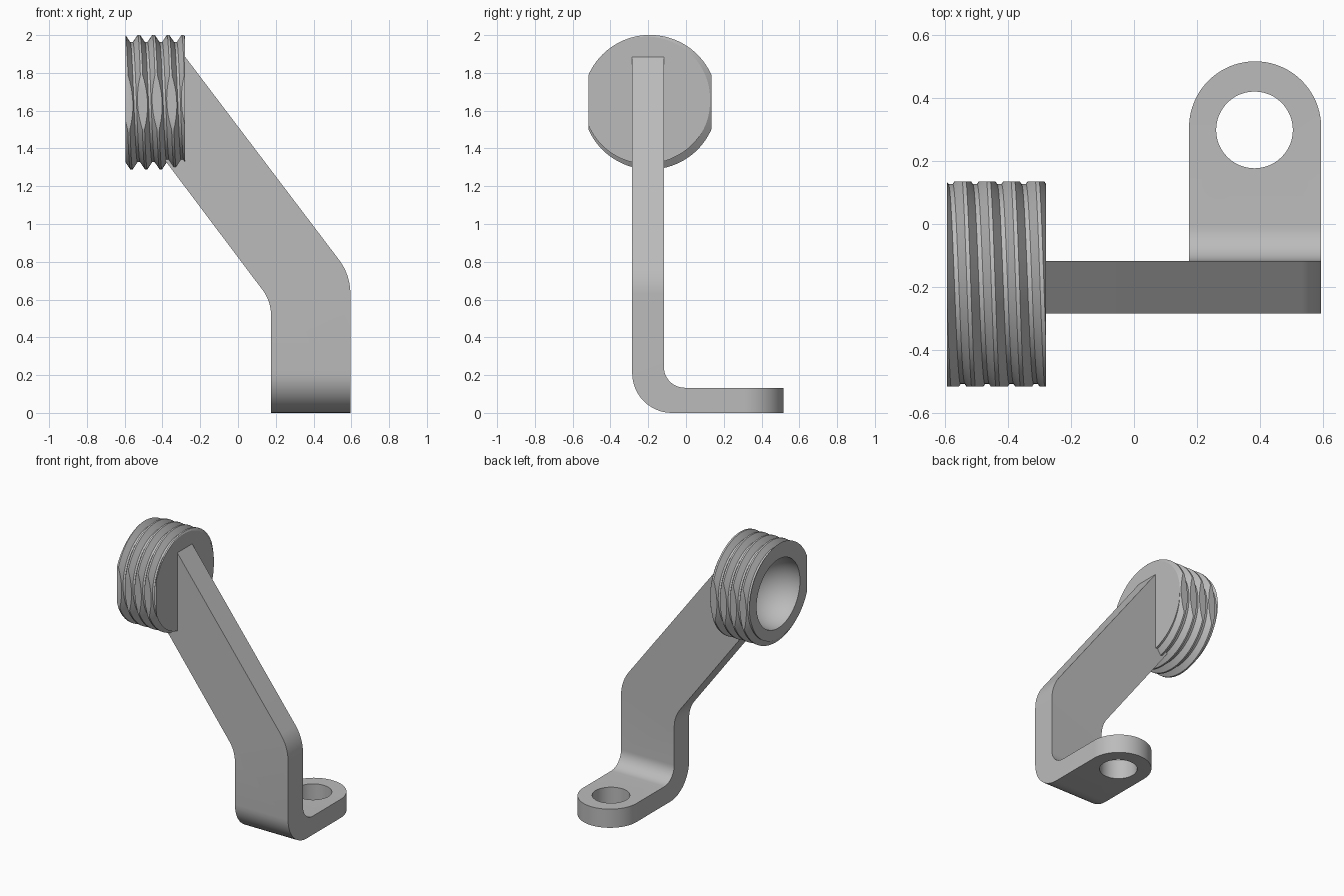
import bpy, bmesh, math
from mathutils import Vector, Matrix

if "Cube" in bpy.data.objects:
    bpy.data.objects.remove(bpy.data.objects["Cube"])

metal = bpy.data.materials.new("grey_metal")
metal.diffuse_color = (0.5, 0.5, 0.5, 1)
metal.use_nodes = True
metal.node_tree.nodes["Principled BSDF"].inputs["Base Color"].default_value = metal.diffuse_color


def make(name, bm):
    bmesh.ops.recalc_face_normals(bm, faces=bm.faces)
    mesh = bpy.data.meshes.new(name)
    bm.to_mesh(mesh)
    bm.free()
    ob = bpy.data.objects.new(name, mesh)
    bpy.context.collection.objects.link(ob)
    mesh.materials.append(metal)
    return ob


def outline(corners, steps=12):
    """Corners are (a, b) or (a, b, t): t rounds the corner over tangent length t."""
    pts = []
    for i, c in enumerate(corners):
        p = Vector(c[:2])
        if len(c) == 2:
            pts.append(p)
            continue
        u = (Vector(corners[i - 1][:2]) - p).normalized()
        v = (Vector(corners[(i + 1) % len(corners)][:2]) - p).normalized()
        half = u.angle(v) / 2
        centre = p + (u + v).normalized() * (c[2] / math.cos(half))
        a, b = p + u * c[2] - centre, p + v * c[2] - centre
        turn = math.pi - 2 * half
        for k in range(steps + 1):
            f = k / steps
            pts.append(centre + (a * math.sin((1 - f) * turn) + b * math.sin(f * turn)) / math.sin(turn))
    return pts


def prism(name, pts, place, lo, hi):
    """Extrude an outline; place(a, b, depth) gives the 3D position."""
    bm = bmesh.new()
    rings = [[bm.verts.new(place(p[0], p[1], d)) for p in pts] for d in (lo, hi)]
    n = len(pts)
    for r in rings:
        bm.faces.new(r)
    for i in range(n):
        j = (i + 1) % n
        bm.faces.new((rings[0][i], rings[0][j], rings[1][j], rings[1][i]))
    return make(name, bm)


def cut(ob, tool, operation):
    m = ob.modifiers.new("cut", 'BOOLEAN')
    m.object, m.operation, m.solver = tool, operation, 'EXACT'
    bpy.context.view_layer.objects.active = ob
    bpy.ops.object.modifier_apply(modifier=m.name)
    bpy.data.objects.remove(tool)


def finish(ob):
    bpy.ops.object.select_all(action='DESELECT')
    ob.select_set(True)
    bpy.context.view_layer.objects.active = ob
    bpy.ops.object.shade_smooth_by_angle(angle=math.radians(25))


def circle(cx, cy, r, start, end, n):
    return [(cx + r * math.cos(start + (end - start) * k / n),
             cy + r * math.sin(start + (end - start) * k / n)) for k in range(n + 1)]


# Bracket: bent strip (side outline) trimmed by the cranked front outline
bracket = prism("bracket", outline([(-0.285, 0, 0.21), (0.517, 0), (0.517, 0.133), (-0.117, 0.133, 0.11),
                                    (-0.117, 2.1), (-0.285, 2.1)]),
                lambda a, b, d: (d, a, b), -0.8, 0.8)
front = prism("front_cutter", outline([(0.175, -0.1), (0.595, -0.1), (0.595, 0.731, 0.1), (-0.28, 1.885),
                                       (-0.3, 1.85), (-0.3, 1.45), (-0.385, 1.335), (0.175, 0.591, 0.075)]),
              lambda a, b, d: (a, d, b), -1, 1)
cut(bracket, front, 'INTERSECT')

# Rounded foot end and its bolt hole
tip = [(-1, -1), (1, -1), (1, 0.307)] + circle(0.385, 0.307, 0.21, 0, math.pi, 40) + [(-1, 0.307)]
up = lambda a, b, d: (a, b, d)
cut(bracket, prism("tip_cutter", tip, up, -0.5, 2.5), 'INTERSECT')
hole = circle(0.383, 0.299, 0.122, 0, 2 * math.pi, 48)[:-1]
cut(bracket, prism("hole_cutter", hole, up, -0.2, 0.3), 'DIFFERENCE')
finish(bracket)

# Threaded head: helical ridge wrapped round the x axis
CY, CZ, PITCH, SIDES = -0.191, 1.645, 0.0775, 96
ridge = [(-0.08, 0.356), (0.08, 0.356), (0.41, 0.318), (0.59, 0.318)]
columns = [(turn + f, r) for turn in range(-4, 8) for f, r in ridge]
bm = bmesh.new()
grid = []
for i in range(SIDES + 1):
    ang = 2 * math.pi * i / SIDES
    grid.append([bm.verts.new((-0.525 + PITCH * (f + i / SIDES),
                               CY - r * math.sin(ang), CZ + r * math.cos(ang))) for f, r in columns])
for a, b in zip(grid, grid[1:]):
    for j in range(len(columns) - 1):
        bm.faces.new((a[j], a[j + 1], b[j + 1], b[j]))
bmesh.ops.remove_doubles(bm, verts=bm.verts, dist=1e-5)
rim = [e for e in bm.edges if e.is_boundary]
ends = [bm.verts.new((x, CY, CZ)) for x in (-0.85, 0.15)]
for e in rim:
    centre = ends[0] if e.verts[0].co.x < -0.44 else ends[1]
    bm.faces.new((e.verts[0], e.verts[1], centre))
head = make("threaded_head", bm)

# Trim the head to length and flatten its two sides
bm = bmesh.new()
bmesh.ops.create_cube(bm, size=1, matrix=Matrix.Translation((-0.4375, CY, CZ)) @ Matrix.Diagonal((0.315, 0.652, 1, 1)))
cut(head, make("trim_cutter", bm), 'INTERSECT')

# Rounded socket in the open end
bm = bmesh.new()
bmesh.ops.create_uvsphere(bm, u_segments=48, v_segments=24, radius=0.245,
                          matrix=Matrix.Translation((-0.595, CY, CZ)) @ Matrix.Rotation(math.pi / 2, 4, 'Y'))
bmesh.ops.translate(bm, verts=bm.verts, vec=(0.003, 0, 0))
cut(head, make("socket_cutter", bm), 'DIFFERENCE')
finish(head)
